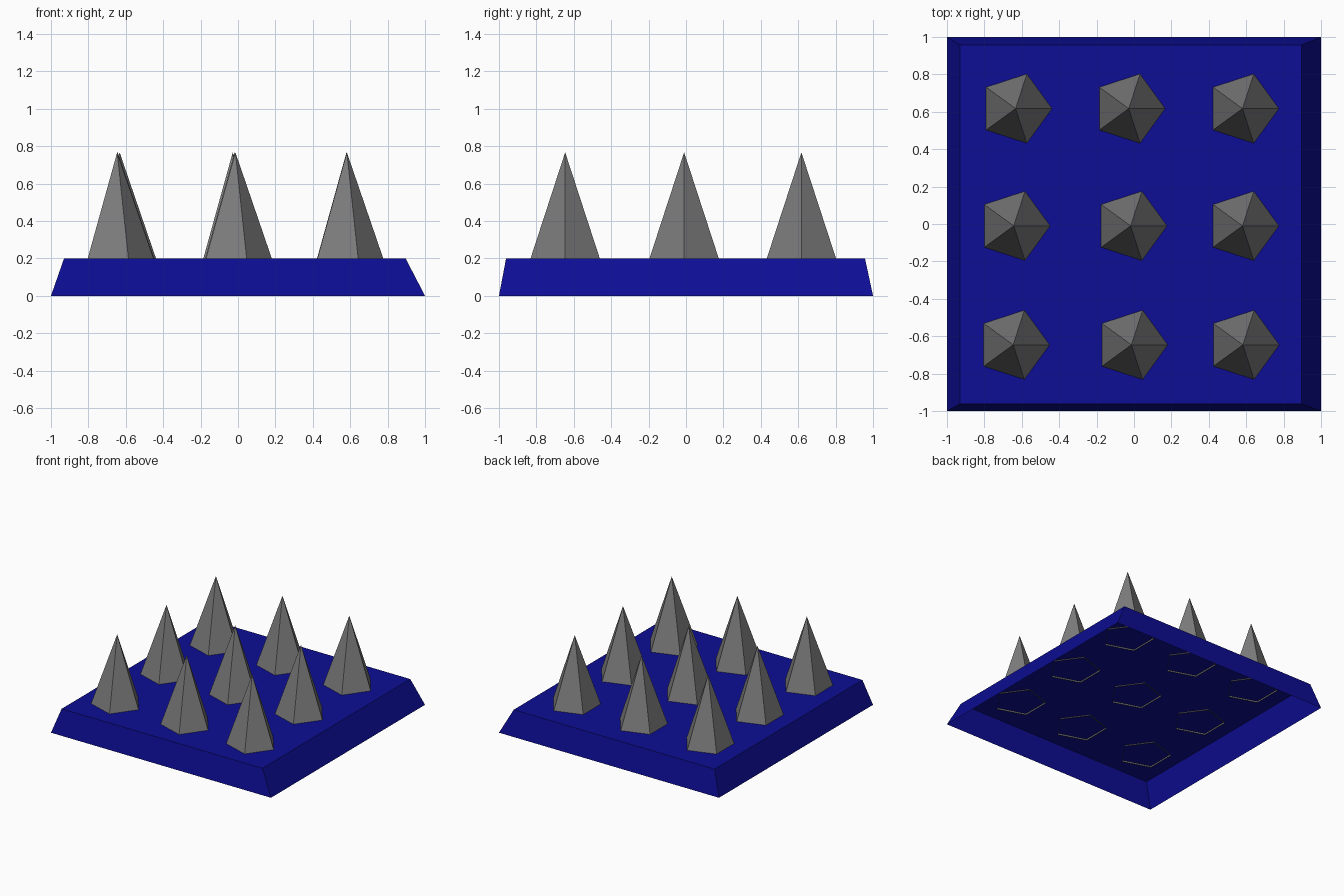
import bpy, bmesh, math

if "Cube" in bpy.data.objects:
    bpy.data.objects.remove(bpy.data.objects["Cube"])


def material(name, rgb):
    m = bpy.data.materials.new(name)
    m.diffuse_color = (*rgb, 1)
    m.use_nodes = True
    m.node_tree.nodes["Principled BSDF"].inputs["Base Color"].default_value = m.diffuse_color
    return m


blue = material("navy blue", (0.004, 0.004, 0.30))
grey = material("spike grey", (0.2, 0.2, 0.2))


def add_object(name, bm, mat):
    mesh = bpy.data.meshes.new(name)
    bm.to_mesh(mesh)
    bm.free()
    mesh.materials.append(mat)
    obj = bpy.data.objects.new(name, mesh)
    bpy.context.collection.objects.link(obj)


# Base plate: tapered tray, open underneath
bm = bmesh.new()
low = [bm.verts.new((x, y, 0)) for x, y in ((-1, -1), (1, -1), (1, 1), (-1, 1))]
top = [bm.verts.new((x, y, 0.2)) for x, y in
       ((-0.93, -0.962), (0.896, -0.962), (0.896, 0.957), (-0.93, 0.957))]
bm.faces.new(top)
for i in range(4):
    j = (i + 1) % 4
    bm.faces.new((low[i], low[j], top[j], top[i]))
add_object("base_plate", bm, blue)


# Spikes: five-sided, open at the bottom, sunk slightly through the plate
def spike(name, x, y, radius=0.198, z0=0.19, z1=0.767):
    bm = bmesh.new()
    apex = bm.verts.new((x, y, z1))
    ring = [bm.verts.new((x + radius * math.cos(a), y + radius * math.sin(a), z0))
            for a in (math.tau * i / 5 for i in range(5))]
    for i in range(5):
        bm.faces.new((ring[i], ring[(i + 1) % 5], apex))
    add_object(name, bm, grey)


rows = {0.617: (-0.633, -0.028, 0.58),
        -0.01: (-0.643, -0.018, 0.58),
        -0.646: (-0.646, -0.014, 0.582)}
for r, (y, xs) in enumerate(rows.items()):
    for c, x in enumerate(xs):
        spike(f"spike_{r + 1}_{c + 1}", x, y)
